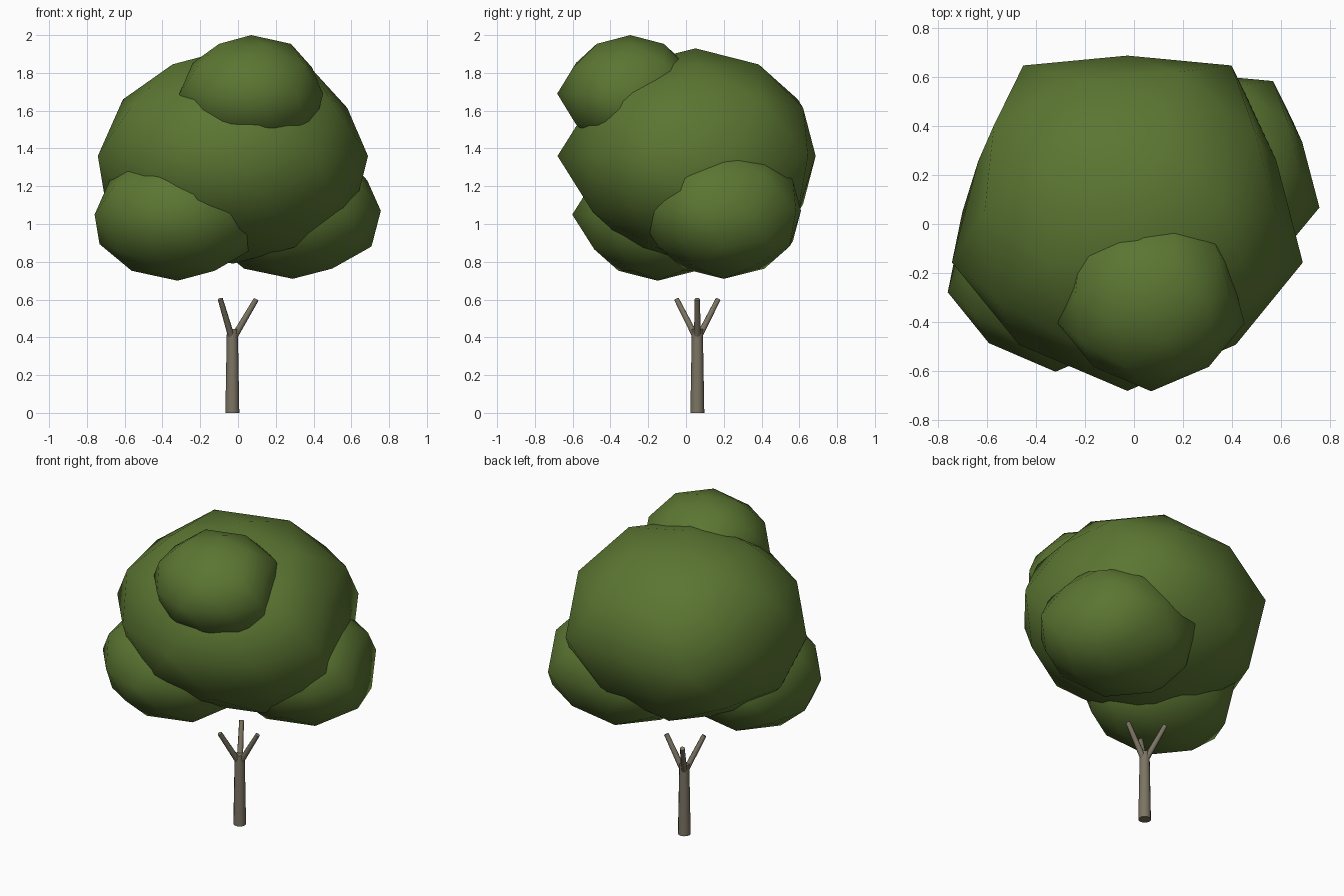
import bpy, bmesh, math
from mathutils import Vector

if "Cube" in bpy.data.objects:
    bpy.data.objects.remove(bpy.data.objects["Cube"])


def material(name, rgb):
    m = bpy.data.materials.new(name)
    m.diffuse_color = (*rgb, 1)
    m.use_nodes = True
    m.node_tree.nodes["Principled BSDF"].inputs["Base Color"].default_value = m.diffuse_color
    return m


LEAF = material("leaf green", (0.105, 0.18, 0.032))
BARK = material("bark grey brown", (0.2, 0.175, 0.125))

# uneven lumps: vertex direction on the unit ball -> x and y stretch (mirrored in x)
LUMPS = [((0.951, 0.309, 0), (0.85, 1.0)),
         ((0.588, 0.809, 0), (0.96, 1.10)),
         ((0, -1, 0), (1.0, 1.09)),
         ((0, 1, 0), (1.0, 0.95)),
         ((0.894, 0, 0.447), (0.90, 1.0)),
         ((0.85, 0, 0.526), (0.91, 1.0))]


def leaf_clump(name, centre, radii):
    """Low-poly smooth ball with a slightly irregular outline."""
    bm = bmesh.new()
    bmesh.ops.create_icosphere(bm, subdivisions=2, radius=1)
    for v in bm.verts:
        key = Vector((abs(v.co.x), v.co.y, v.co.z))
        for d, (sx, sy) in LUMPS:
            if (key - Vector(d)).length < 0.03:
                v.co.x *= sx
                v.co.y *= sy
                break
    for v in bm.verts:
        v.co = Vector(a * b + c for a, b, c in zip(v.co, radii, centre))
    finish(bm, name, LEAF)


def limb(name, start, end, r1, r2, sides):
    """Tapered round limb between two points."""
    start, end = Vector(start), Vector(end)
    bm = bmesh.new()
    axis = end - start
    bmesh.ops.create_cone(bm, cap_ends=True, segments=sides, radius1=r1,
                          radius2=r2, depth=axis.length)
    rot = axis.to_track_quat('Z', 'Y')
    for v in bm.verts:
        v.co = rot @ v.co + (start + end) / 2
    finish(bm, name, BARK, 50)


def finish(bm, name, mat, sharp=None):
    bmesh.ops.recalc_face_normals(bm, faces=bm.faces)
    for f in bm.faces:
        f.smooth = True
    if sharp:
        for e in bm.edges:
            e.smooth = e.calc_face_angle(0) < math.radians(sharp)
    me = bpy.data.meshes.new(name)
    bm.to_mesh(me)
    bm.free()
    me.materials.append(mat)
    bpy.context.collection.objects.link(bpy.data.objects.new(name, me))


# foliage
leaf_clump("main_foliage", (-0.027, 0.05, 1.36), (0.752, 0.67, 0.57))
leaf_clump("left_foliage", (-0.32, -0.15, 1.05), (0.462, 0.415, 0.35))
leaf_clump("right_foliage", (0.29, 0.20, 1.07), (0.49, 0.43, 0.36))
leaf_clump("top_foliage", (0.07, -0.295, 1.69), (0.40, 0.355, 0.31))

# trunk and three forked branches
TX, TY = -0.03, 0.06
limb("trunk", (TX, TY, 0), (TX, TY, 0.445), 0.037, 0.029, 12)
for i in range(3):
    a = math.radians(120 * i)
    c, s = math.cos(a), math.sin(a)
    limb(f"branch_{i + 1}", (TX + 0.005 * c, TY + 0.005 * s, 0.395),
         (TX + 0.127 * c, TY + 0.127 * s, 0.602), 0.018, 0.014, 8)
